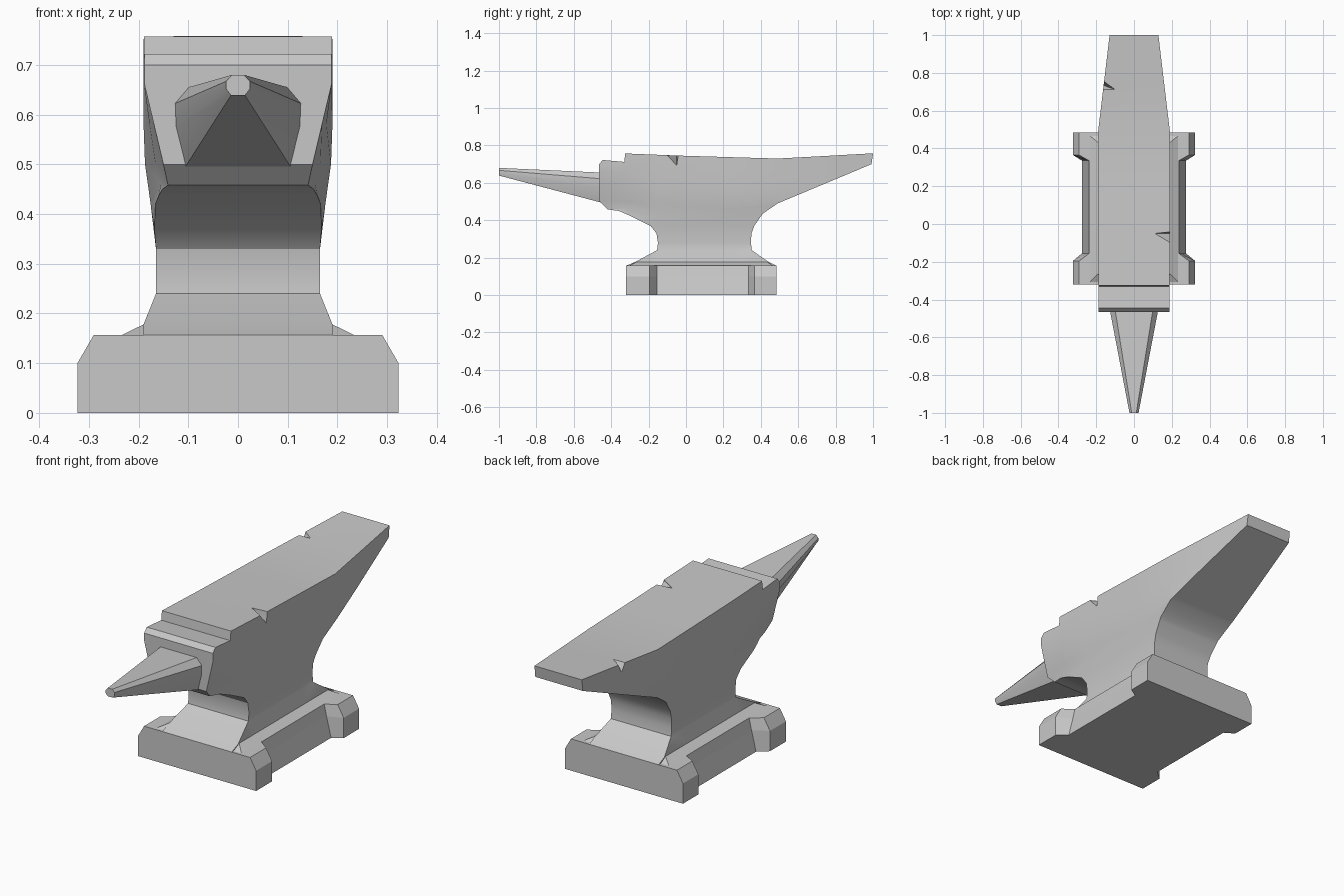
import bpy, bmesh, math
from mathutils import Vector

if "Cube" in bpy.data.objects:
    bpy.data.objects.remove(bpy.data.objects["Cube"])

steel = bpy.data.materials.new("grey steel")
steel.use_nodes = True
grey = (0.58, 0.58, 0.58, 1)
steel.diffuse_color = grey
steel.node_tree.nodes["Principled BSDF"].inputs["Base Color"].default_value = grey


def make_object(name, bm):
    bmesh.ops.recalc_face_normals(bm, faces=bm.faces)
    mesh = bpy.data.meshes.new(name)
    bm.to_mesh(mesh)
    bm.free()
    mesh.materials.append(steel)
    obj = bpy.data.objects.new(name, mesh)
    bpy.context.collection.objects.link(obj)
    return obj


def select_only(obj):
    bpy.ops.object.select_all(action='DESELECT')
    obj.select_set(True)
    bpy.context.view_layer.objects.active = obj


def smooth(obj, degrees):
    select_only(obj)
    bpy.ops.object.shade_smooth_by_angle(angle=math.radians(degrees))


def loft(name, rings):
    """Skin closed rings of equal point count and cap both ends."""
    bm = bmesh.new()
    loops = [[bm.verts.new(p) for p in ring] for ring in rings]
    for a, b in zip(loops, loops[1:]):
        for i in range(len(a)):
            j = (i + 1) % len(a)
            bm.faces.new((a[i], a[j], b[j], b[i]))
    bm.faces.new(loops[0])
    bm.faces.new(loops[-1])
    return make_object(name, bm)


def mirrored(half):
    return half + [(-x, y, z) for x, y, z in reversed(half)]


def interp(v, table):
    if v <= table[0][0]:
        return table[0][1]
    for (a, p), (b, q) in zip(table, table[1:]):
        if v <= b:
            return p + (q - p) * (v - a) / (b - a)
    return table[-1][1]


# Foot plate with four ears, a narrower waist and chamfered corners
def plate_ring(z, ear, waist):
    return mirrored([(ear, -.32, z), (ear, -.195, z), (waist, -.155, z),
                     (waist, .335, z), (ear, .365, z), (ear, .485, z)])


loft("foot_plate", [plate_ring(0, .323, .275), plate_ring(.10, .323, .25),
                    plate_ring(.157, .29, .237)])

# Low sloped skirt between plate and body
loft("foot_skirt", [mirrored([(.237, -.31, .155), (.237, .47, .155)]),
                    mirrored([(.188, -.26, .179), (.188, .43, .179)])])

# Body: side outline, cut into bands, then given its width by height and length
outline = [(-.32, .157), (-.27, .178), (-.155, .24), (-.15, .28), (-.158, .33),
           (-.19, .37), (-.29, .42), (-.36, .45), (-.42, .458), (-.462, .50),
           (-.465, .70), (-.445, .722), (-.33, .712), (-.325, .757), (-.05, .746),
           (.25, .737), (.49, .73), (.75, .744), (1, .758), (.992, .70),
           (.49, .49), (.41, .435), (.365, .37), (.35, .33), (.347, .28),
           (.352, .24), (.44, .178), (.485, .157)]
side_width = [(.178, .19), (.24, .165), (.33, .165), (.43, .177), (.52, .19)]
front_width = [(.178, .19), (.24, .163), (.33, .16), (.42, .155), (.458, .135),
               (.50, .15), (.66, .188)]
tail_taper = [(.49, 1), (1, .68)]

bm = bmesh.new()
face = bm.faces.new([bm.verts.new((-1, y, z)) for y, z in outline])
new = bmesh.ops.extrude_face_region(bm, geom=[face])["geom"]
bmesh.ops.translate(bm, vec=(2, 0, 0), verts=[g for g in new if isinstance(g, bmesh.types.BMVert)])
cuts = [((0, 0, z), (0, 0, 1)) for z in (.178, .24, .28, .33, .37, .42, .46, .50, .58, .66)]
cuts += [((0, y, 0), (0, 1, 0)) for y in (-.328, -.15, .25, .49, .75)]
for co, no in cuts:
    bmesh.ops.bisect_plane(bm, geom=bm.verts[:] + bm.edges[:] + bm.faces[:],
                           plane_co=co, plane_no=no, dist=.0005)
for v in bm.verts:
    y, z = v.co.y, v.co.z
    blend = interp(y, [(-.46, 1), (-.15, 0)])
    width = interp(z, side_width) * (1 - blend) + interp(z, front_width) * blend
    v.co.x *= width * interp(y, tail_taper)
bmesh.ops.remove_doubles(bm, verts=bm.verts, dist=.0003)
body = make_object("anvil_body", bm)


# Chips knocked out of the top edges
def chip(points, name):
    cut = bmesh.new()
    for p in points:
        cut.verts.new(p)
    for p in points[:3]:
        cut.verts.new(Vector(p) + Vector((0, 0, .06)))
    bmesh.ops.convex_hull(cut, input=cut.verts)
    cutter = make_object(name, cut)
    cutter.hide_render = True
    mod = body.modifiers.new(name, 'BOOLEAN')
    mod.operation = 'DIFFERENCE'
    mod.solver = 'EXACT'
    mod.object = cutter
    select_only(body)
    bpy.ops.object.modifier_apply(modifier=name)
    bpy.data.objects.remove(cutter)


chip([(.11, -.05, .745), (.21, -.04, .745), (.21, -.11, .745), (.21, -.05, .68)], "edge_chip")
chip([(-.10, .712, .743), (-.18, .71, .743), (-.18, .77, .743), (-.18, .74, .69)], "tail_chip")
smooth(body, 28)

# Tapered horn with a flat underside
horn = loft("horn", [
    mirrored([(.012, -1, .68), (.024, -1, .667), (.024, -1, .652), (.014, -1, .639)]),
    mirrored([(.10, -.455, .655), (.128, -.455, .622), (.126, -.455, .575), (.106, -.455, .495)])])
smooth(horn, 40)
